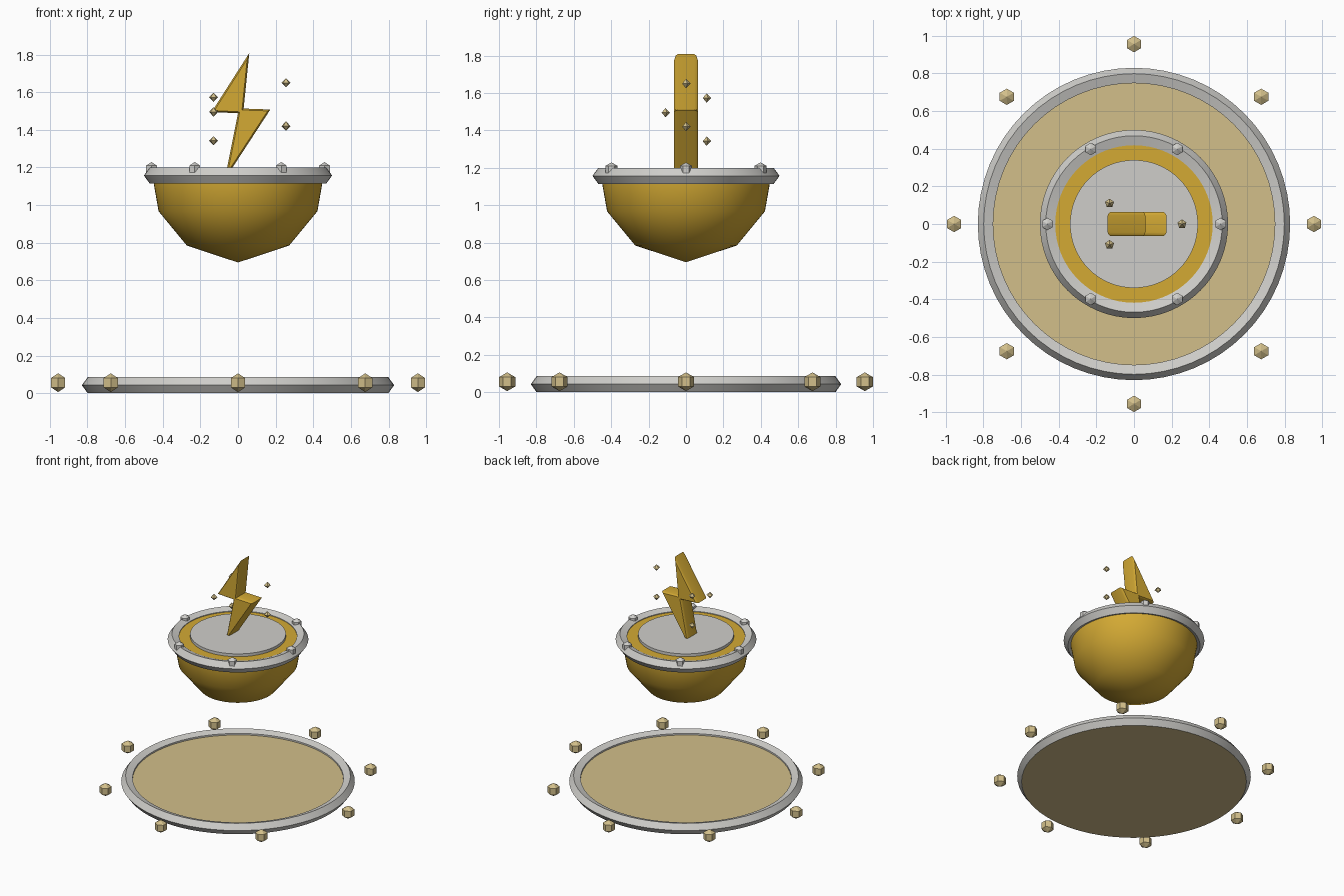
import bpy, bmesh
from math import sin, cos, pi, radians

if "Cube" in bpy.data.objects:
    bpy.data.objects.remove(bpy.data.objects["Cube"])


def material(name, r, g, b):
    lin = [((c / 255 + 0.055) / 1.055) ** 2.4 for c in (r, g, b)]
    m = bpy.data.materials.new(name)
    m.diffuse_color = (*lin, 1)
    m.use_nodes = True
    m.node_tree.nodes["Principled BSDF"].inputs["Base Color"].default_value = m.diffuse_color
    return m


GOLD = material("gold", 212, 170, 52)
SILVER = material("silver", 207, 206, 202)
TAN = material("pale_gold", 210, 191, 138)


def finish(name, bm, mat, loc=(0, 0, 0), smooth=True):
    bmesh.ops.remove_doubles(bm, verts=bm.verts, dist=1e-5)
    bmesh.ops.recalc_face_normals(bm, faces=bm.faces)
    me = bpy.data.meshes.new(name)
    bm.to_mesh(me)
    bm.free()
    me.materials.append(mat)
    for p in me.polygons:
        p.use_smooth = smooth
    if smooth:
        me.set_sharp_from_angle(angle=radians(40))
    ob = bpy.data.objects.new(name, me)
    ob.location = loc
    bpy.context.collection.objects.link(ob)
    return ob


def lathe(name, profile, mat, segs=64, loc=(0, 0, 0), phase=0, loop=False, smooth=True):
    """Turn (radius, height) points around z; loop closes the section."""
    bm = bmesh.new()
    rows = []
    for i in range(segs):
        a = phase + 2 * pi * i / segs
        rows.append([bm.verts.new((r * cos(a), r * sin(a), z)) for r, z in profile])
    n = len(profile)
    for i in range(segs):
        p, q = rows[i], rows[(i + 1) % segs]
        for j in range(n if loop else n - 1):
            k = (j + 1) % n
            if profile[j][0] == 0:
                bm.faces.new((p[j], q[k], p[k]))
            elif profile[k][0] == 0:
                bm.faces.new((p[j], q[j], p[k]))
            else:
                bm.faces.new((p[j], q[j], q[k], p[k]))
    return finish(name, bm, mat, loc, smooth)


def ring(name, major, minor, z):
    section = [(major + minor * cos(2 * pi * i / 5), minor * sin(2 * pi * i / 5))
               for i in range(5)]
    return lathe(name, section, SILVER, loc=(0, 0, z), loop=True)


def bead(name, r, mat, loc, segs=6, rings=3):
    prof = [(0, -r)]
    prof += [(r * sin(pi * i / rings), -r * cos(pi * i / rings)) for i in range(1, rings)]
    prof.append((0, r))
    return lathe(name, prof, mat, segs, loc, phase=pi / 2, smooth=False)


# Ground platform with its rim and surrounding studs
lathe("platform_disc", [(0, 0.001), (0.798, 0.001), (0.798, 0.057), (0, 0.057)], TAN)
ring("platform_rim", 0.785, 0.045, 0.043)
for i in range(8):
    a = i * pi / 4
    bead(f"platform_stud_{i + 1}", 0.05, TAN, (0.956 * cos(a), 0.956 * sin(a), 0.056))

# Floating bowl with rim, top plate and rim knobs
lathe("bowl", [(0, 0.695), (0.272, 0.785), (0.422, 0.967), (0.448, 1.115),
               (0.45, 1.178), (0, 1.178)], GOLD)
ring("bowl_rim", 0.455, 0.045, 1.157)
lathe("top_plate", [(0, 1.16), (0.34, 1.16), (0.34, 1.2), (0, 1.2)], SILVER)
for i in range(6):
    a = i * pi / 3
    bead(f"rim_knob_{i + 1}", 0.038, SILVER, (0.46 * cos(a), 0.46 * sin(a), 1.191))

# Lightning bolt: extruded outline with rounded front and back edges
outline = [(0.06, 1.808), (0.03, 1.513), (0.172, 1.508), (-0.07, 1.137),
           (0.0, 1.488), (-0.14, 1.495)]
bm = bmesh.new()
front = [bm.verts.new((x, -0.045, z)) for x, z in outline]
back = [bm.verts.new((x, 0.045, z)) for x, z in outline]
caps = [bm.faces.new(front), bm.faces.new(back[::-1])]
for i in range(6):
    j = (i + 1) % 6
    bm.faces.new((front[i], front[j], back[j], back[i]))
bmesh.ops.recalc_face_normals(bm, faces=bm.faces)
for cap in caps:
    for thick, depth in ((0.002, 0.01), (0.006, 0.008)):
        bmesh.ops.inset_region(bm, faces=[cap], thickness=thick, depth=depth,
                               use_boundary=True, use_even_offset=True)
finish("lightning_bolt", bm, GOLD)

# Sparks around the bolt
for i, (x, y, z) in enumerate([(0.255, 0, 1.65), (-0.13, 0.11, 1.573), (-0.13, -0.11, 1.495),
                               (0.255, 0, 1.42), (-0.13, 0.11, 1.342)]):
    bead(f"spark_{i + 1}", 0.025, TAN, (x, y, z), segs=5, rings=2)
